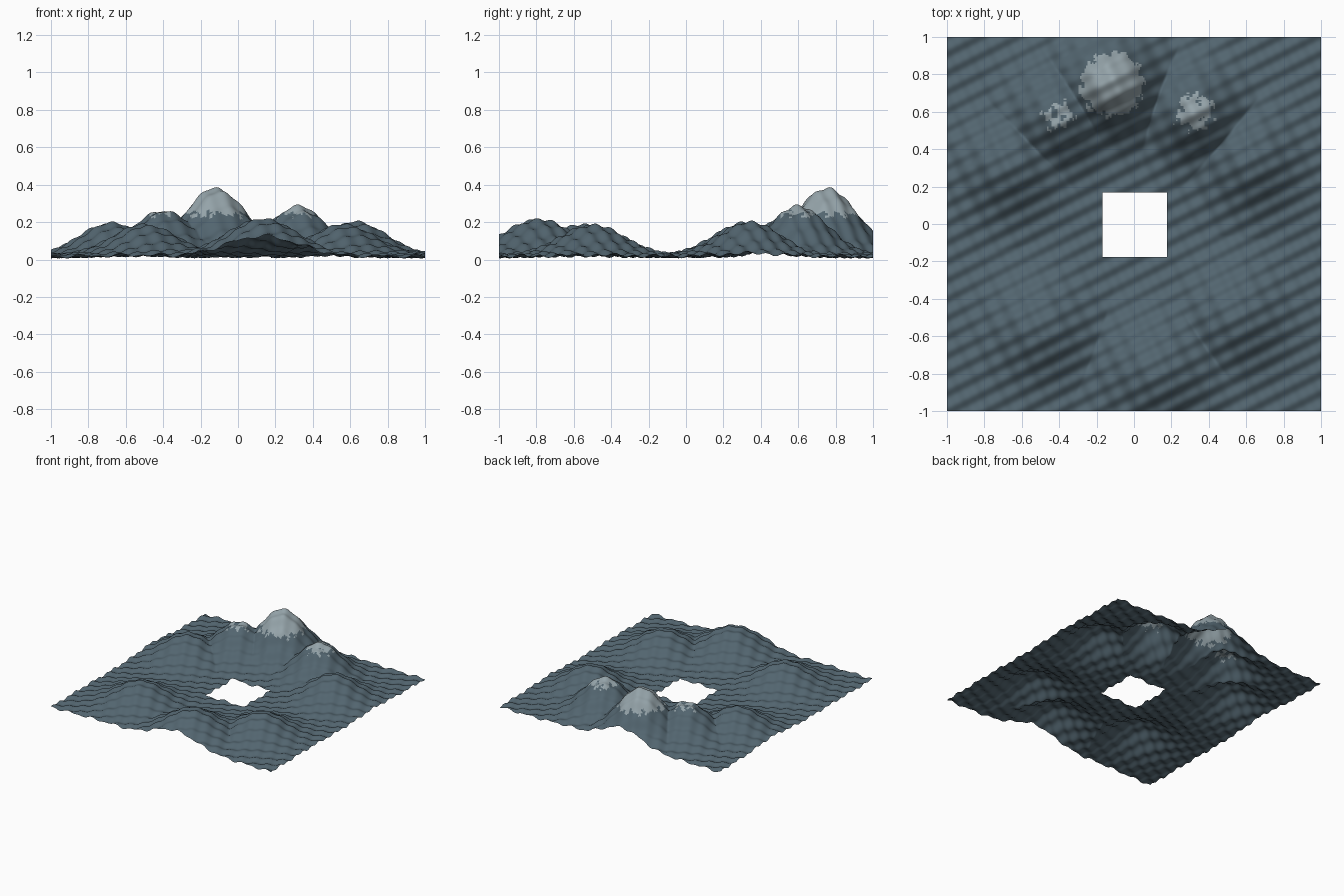
import bpy, bmesh
from math import sin, exp

if "Cube" in bpy.data.objects:
    bpy.data.objects.remove(bpy.data.objects["Cube"])

N = 250                      # grid cells per side
STEP = 2 / N
HOLE = (-0.168, 0.176)       # square opening limits in x (mirrored in y)

# mountains: x, y, height, spread
PEAKS = [
    (-0.12, 0.75, 0.360, 0.245),
    (-0.40, 0.58, 0.240, 0.235),
    (0.32, 0.60, 0.265, 0.225),
    (-0.68, 0.31, 0.175, 0.235),
    (0.63, 0.34, 0.180, 0.235),
    (-0.50, -0.56, 0.165, 0.245),
    (0.56, -0.50, 0.165, 0.245),
    (0.13, -0.79, 0.195, 0.270),
]


def height(x, y):
    hill = max(h * exp(-((x - px) ** 2 + (y - py) ** 2) / s ** 2)
               for px, py, h, s in PEAKS)
    # two crossing sets of ripples
    ripple = 0.007 * sin(70 * (-0.45 * x + 0.89 * y)) + 0.005 * sin(62 * (0.9 * x + 0.42 * y))
    return max(0.0, 0.018 + hill + ripple)


def material(name, color):
    m = bpy.data.materials.new(name)
    m.diffuse_color = color
    m.use_nodes = True
    m.node_tree.nodes["Principled BSDF"].inputs["Base Color"].default_value = m.diffuse_color
    return m


# terrain grid
bm = bmesh.new()
bmesh.ops.create_grid(bm, x_segments=N, y_segments=N, size=1)

# square opening in the middle
lo, hi = HOLE
gone = []
for f in bm.faces:
    c = f.calc_center_median()
    if lo < c.x < hi and lo < -c.y < hi:
        gone.append(f)
bmesh.ops.delete(bm, geom=gone, context='FACES')

# raise mountains
for v in bm.verts:
    v.co.z = height(v.co.x, v.co.y)

# ragged snow caps
for f in bm.faces:
    c = f.calc_center_median()
    i, j = round(c.x / 0.016), round(c.y / 0.016)
    noise = 0.013 * sin(i * 1.9 + 2 * sin(j * 0.8)) + 0.012 * sin(j * 1.3 + i * 0.7)
    f.material_index = 1 if c.z + noise > 0.243 else 0
    f.smooth = True

mesh = bpy.data.meshes.new("mountain_terrain")
bm.to_mesh(mesh)
bm.free()
mesh.materials.append(material("rock", (0.085, 0.13, 0.16, 1)))
mesh.materials.append(material("snow", (0.30, 0.37, 0.40, 1)))
terrain = bpy.data.objects.new("mountain_terrain", mesh)
bpy.context.collection.objects.link(terrain)
